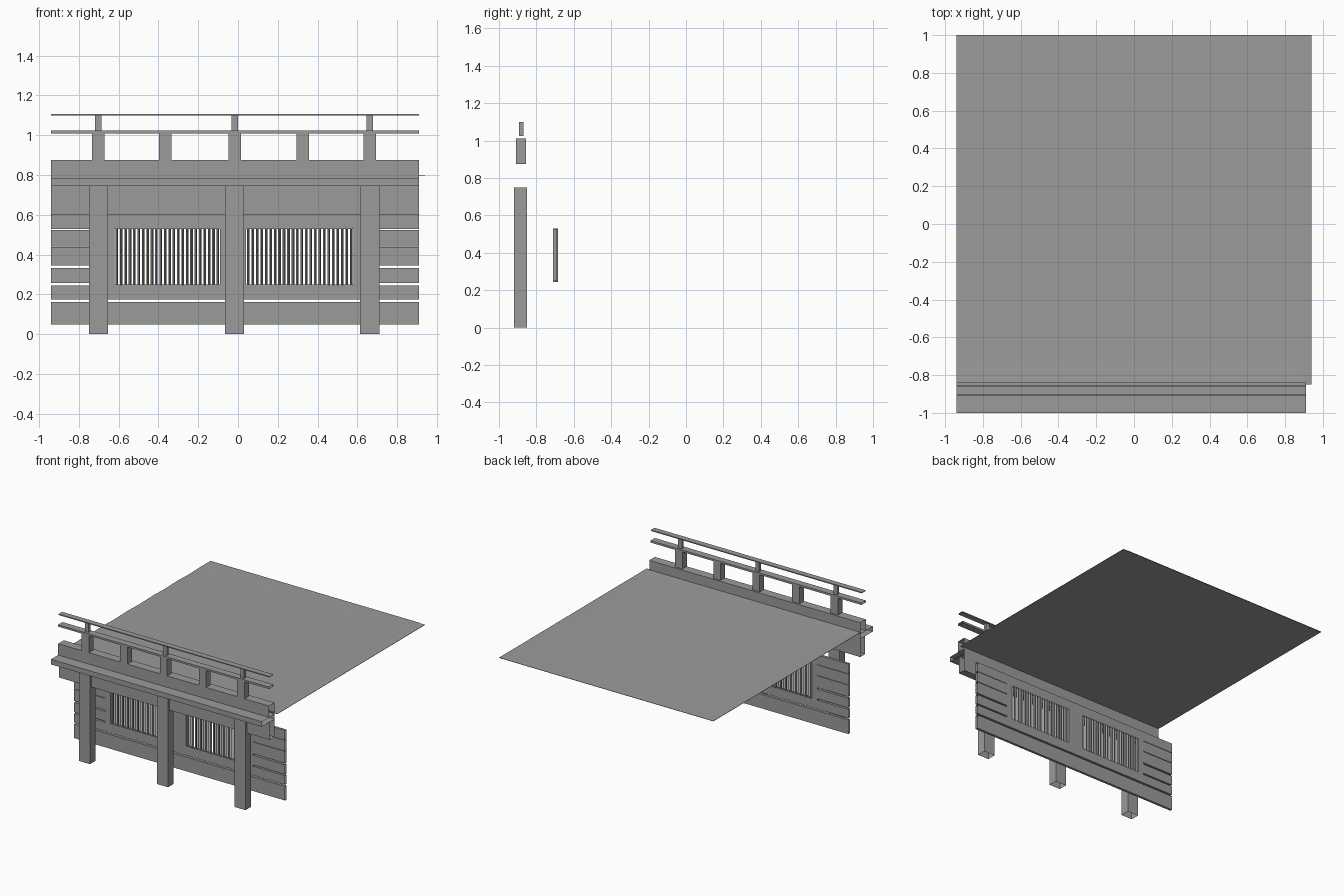
import bpy, bmesh

if "Cube" in bpy.data.objects:
    bpy.data.objects.remove(bpy.data.objects["Cube"])

X0, X1 = -0.94, 0.91          # common length of beams, rails and wall

# Dark grey paint used on every part
grey = bpy.data.materials.new("dark_grey")
grey.diffuse_color = (.33, .33, .33, 1)
grey.use_nodes = True
grey.node_tree.nodes["Principled BSDF"].inputs["Base Color"].default_value = grey.diffuse_color


def finish(name, bm):
    mesh = bpy.data.meshes.new(name)
    bm.to_mesh(mesh)
    bm.free()
    mesh.materials.append(grey)
    ob = bpy.data.objects.new(name, mesh)
    bpy.context.collection.objects.link(ob)
    return ob


def tubes(name, boxes, open_axis=None):
    """One object from boxes (x0,x1,y0,y1,z0,z1); end caps on open_axis are left out."""
    bm = bmesh.new()
    for x0, x1, y0, y1, z0, z1 in boxes:
        for v in bmesh.ops.create_cube(bm, size=1)["verts"]:
            v.co.x = x1 if v.co.x > 0 else x0
            v.co.y = y1 if v.co.y > 0 else y0
            v.co.z = z1 if v.co.z > 0 else z0
    bm.normal_update()
    if open_axis is not None:
        caps = [f for f in bm.faces if abs(f.normal[open_axis]) > 0.9]
        bmesh.ops.delete(bm, geom=caps, context='FACES')
    return finish(name, bm)


def beam(name, y0, y1, z0, z1):
    return tubes(name, [(X0, X1, y0, y1, z0, z1)], 0)


# Front pillars
tubes("front_pillars", [(c - .048, c + .048, -.92, -.85, 0, .75)
                        for c in (-.702, -.018, .662)], 2)

# Eave beams, open at both ends
beam("lower_beam", -.90, -.84, .603, .745)
beam("ledge", -1.0, -.84, .745, .785)
beam("upper_beam", -.91, -.84, .785, .875)

# Balustrade
beam("lower_rail", -.91, -.855, 1.01, 1.025)
beam("upper_rail", -.905, -.86, 1.10, 1.108)
tubes("large_rail_posts", [(c - .032, c + .032, -.91, -.855, .875, 1.01)
                           for c in (-.702, -.365, -.016, .326, .662)], 2)
tubes("small_rail_posts", [(c - .017, c + .017, -.892, -.87, 1.025, 1.10)
                           for c in (-.702, -.016, .662)], 2)

# Wall boards: full-width bands, then short side planks with narrow gaps
WY0, WY1 = -.71, -.69
tubes("wall_bands", [(X0, X1, WY0, WY1, .05, .162),
                     (X0, X1, WY0, WY1, .528, .605)], 0)
rows = [(.175, .246), (.257, .333), (.345, .438), (.442, .525)]
tubes("side_planks", [(a, b, WY0, WY1, z0, z1) for z0, z1 in rows
                      for a, b in ((X0, -.67), (.63, X1))], 0)

# Window surrounds
tubes("window_sill", [(-.67, .63, WY0, WY1, .175, .25)], 0)
tubes("window_jambs", [(a, b, WY0, WY1, .25, .528)
                       for a, b in ((-.67, -.62), (-.09, .04), (.58, .63))], 2)

# Window bars: slim diamond-section prisms
N = 24
bm = bmesh.new()
for a, b in ((-.62, -.09), (.04, .58)):
    step = (b - a) / N
    for i in range(N):
        c = a + (i + .5) * step
        for v in bmesh.ops.create_cone(bm, segments=4, cap_ends=False, radius1=1,
                                       radius2=1, depth=.285)["verts"]:
            v.co = (c + v.co.x * .0065, -.698 + v.co.y * .0125, .3875 + v.co.z)
finish("window_bars", bm)

# Roof deck: thin sheet whose boards are shallow smooth waves
top = [(1.0, .801)]
for i in range(6):
    y = .91 - .31 * i
    top += [(y, .803), (y - .19, .799)]
top.append((-.85, .801))
bm = bmesh.new()
rows = [[bm.verts.new((x, y, z)) for x in (X0, .895)] for y, z in top]
for (a, b), (c, d) in zip(rows, rows[1:]):
    bm.faces.new((a, c, d, b)).smooth = True
finish("roof_boards", bm)
tubes("roof_deck", [(X0, .94, -.85, 1.0, .796, .7985)])
